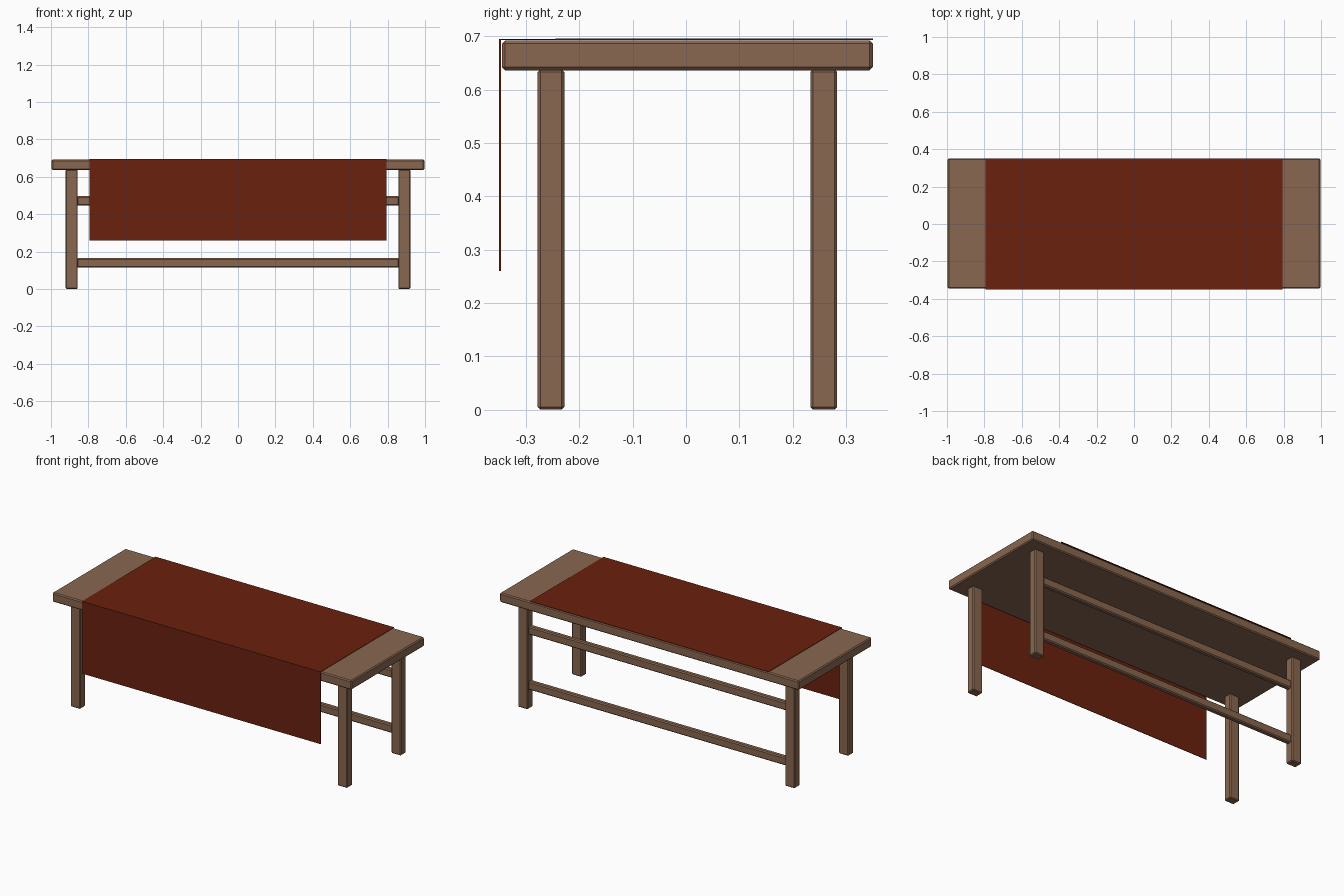
import bpy, bmesh

if "Cube" in bpy.data.objects:
    bpy.data.objects.remove(bpy.data.objects["Cube"])

def material(name, rgb):
    m = bpy.data.materials.new(name)
    m.diffuse_color = (*rgb, 1.0)
    m.use_nodes = True
    m.node_tree.nodes["Principled BSDF"].inputs["Base Color"].default_value = m.diffuse_color
    return m

wood = material("brown_wood", (0.25, 0.135, 0.08))
cloth = material("dark_red_cloth", (0.147, 0.0155, 0.0048))

def box(name, x, y, z, mat, bevel=0.0):
    """Box from (min, max) ranges, with optional chamfered edges."""
    bm = bmesh.new()
    bmesh.ops.create_cube(bm, size=1.0)
    for v in bm.verts:
        for i, (lo, hi) in enumerate((x, y, z)):
            v.co[i] = lo if v.co[i] < 0 else hi
    if bevel:
        bmesh.ops.bevel(bm, geom=bm.edges[:], offset=bevel, segments=1,
                        affect='EDGES', profile=0.5)
    finish(name, bm, mat)

def finish(name, bm, mat):
    bmesh.ops.recalc_face_normals(bm, faces=bm.faces[:])
    me = bpy.data.meshes.new(name)
    bm.to_mesh(me)
    bm.free()
    me.materials.append(mat)
    bpy.context.collection.objects.link(bpy.data.objects.new(name, me))

# Table top
box("table_top", (-0.996, 0.996), (-0.345, 0.35), (0.636, 0.692), wood, 0.006)

# Four legs
for side, x in (("left", (-0.921, -0.857)), ("right", (0.857, 0.921))):
    for end, y in (("front", (-0.278, -0.228)), ("back", (0.233, 0.283))):
        box(f"{end}_{side}_leg", x, y, (0.0, 0.638), wood, 0.005)

# Two stretcher rails between the back legs
for name, z in (("upper_back_rail", (0.447, 0.497)), ("lower_back_rail", (0.115, 0.165))):
    box(name, (-0.862, 0.862), (0.241, 0.272), z, wood, 0.006)

# Cloth: L-shaped profile swept across x, lying on the top and hanging at the front
profile = [(0.35, 0.693), (0.35, 0.696), (-0.35, 0.695), (-0.35, 0.26),
           (-0.347, 0.26), (-0.347, 0.6925)]
bm = bmesh.new()
face = bm.faces.new([bm.verts.new((-0.794, y, z)) for y, z in profile])
ext = bmesh.ops.extrude_face_region(bm, geom=[face], use_keep_orig=True)
for v in ext["geom"]:
    if isinstance(v, bmesh.types.BMVert):
        v.co.x = 0.794
finish("table_cloth", bm, cloth)
